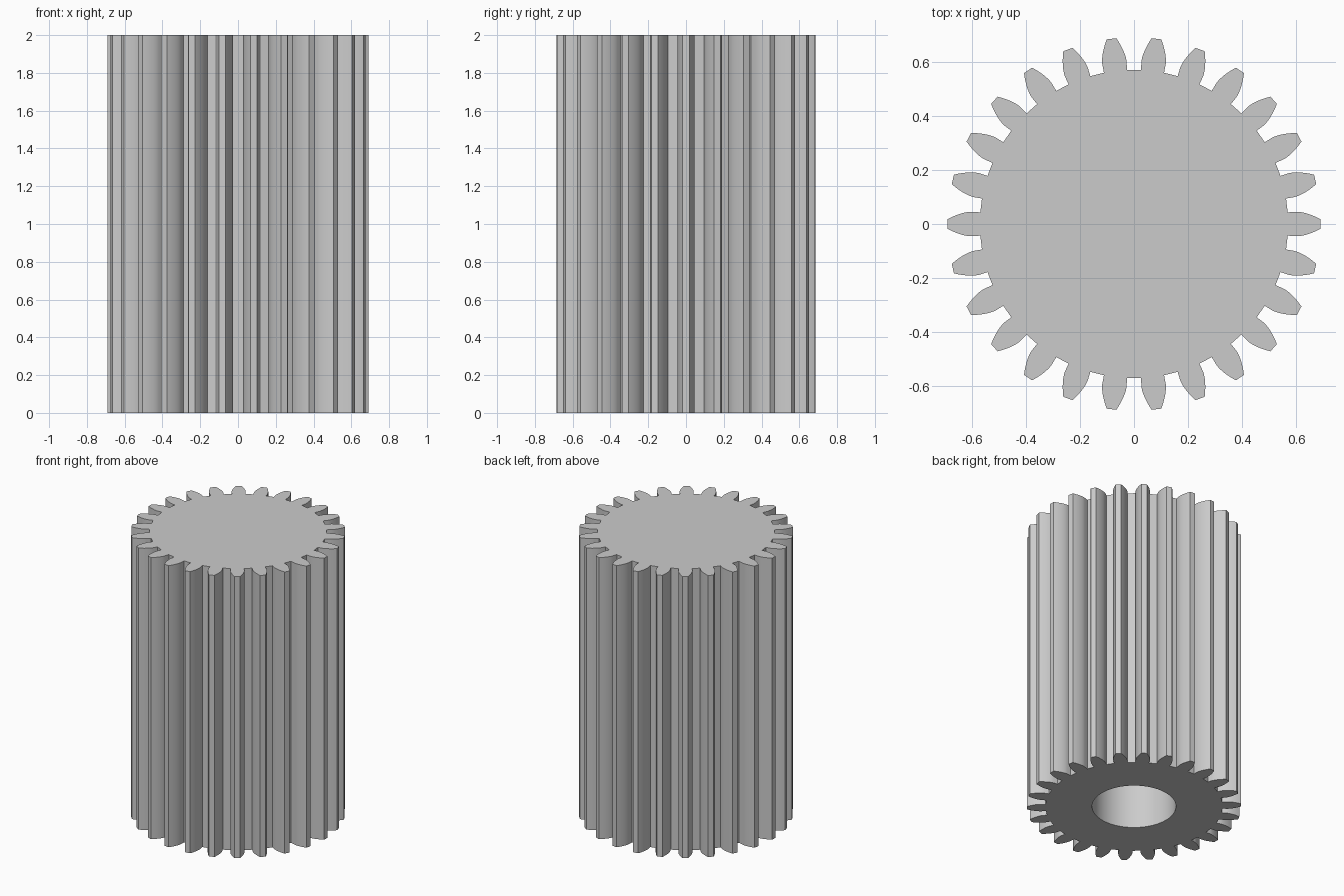
import bpy, bmesh
from math import acos, cos, sin, tan, pi, radians

cube = bpy.data.objects.get("Cube")
if cube:
    bpy.data.objects.remove(cube, do_unlink=True)

TEETH = 26
HEIGHT = 2.0
TIP_R = 0.69
ROOT_R = 0.57
PITCH_R = TIP_R * TEETH / (TEETH + 2)
PRESSURE = radians(20)
BASE_R = PITCH_R * cos(PRESSURE)
BORE_R = 0.27
BORE_DEPTH = 1.2
FLANK_STEPS = 8


def involute(angle):
    return tan(angle) - angle


def tooth_flank():
    """Radius and half angle of one flank, from root to tip."""
    base_half = pi / (2 * TEETH) + involute(PRESSURE)
    flank = [(ROOT_R, base_half)]
    for i in range(FLANK_STEPS + 1):
        r = BASE_R + (TIP_R - BASE_R) * i / FLANK_STEPS
        flank.append((r, base_half - involute(acos(min(1, BASE_R / r)))))
    return flank


def gear_outline():
    flank = tooth_flank()
    tooth = [(r, -a) for r, a in flank] + flank[::-1]
    points = []
    for t in range(TEETH):
        centre = 2 * pi * t / TEETH
        points += [(r * cos(centre + a), r * sin(centre + a)) for r, a in tooth]
    return points


def circle(radius, sides=64):
    return [(radius * cos(2 * pi * i / sides), radius * sin(2 * pi * i / sides))
            for i in range(sides)]


def wall(bm, outline, z0, z1):
    """Upright wall along an outline; returns its lower and upper vertex loops."""
    low = [bm.verts.new((x, y, z0)) for x, y in outline]
    high = [bm.verts.new((x, y, z1)) for x, y in outline]
    for i in range(len(low)):
        bm.faces.new((low[i - 1], low[i], high[i], high[i - 1]))
    return low, high


def loop_edges(bm, loop):
    return [bm.edges.get((loop[i - 1], loop[i])) for i in range(len(loop))]


# Toothed body with a blind bore in the underside
bm = bmesh.new()
low, high = wall(bm, gear_outline(), 0, HEIGHT)
bore_rim, bore_floor = wall(bm, circle(BORE_R), 0, BORE_DEPTH)
bm.faces.new(high)
bm.faces.new(bore_floor)
bmesh.ops.triangle_fill(bm, use_beauty=True,
                        edges=loop_edges(bm, low) + loop_edges(bm, bore_rim))
bmesh.ops.recalc_face_normals(bm, faces=bm.faces[:])
mesh = bpy.data.meshes.new("pinion_gear")
bm.to_mesh(mesh)
bm.free()
gear = bpy.data.objects.new("pinion_gear", mesh)
bpy.context.collection.objects.link(gear)

# Plain grey metal
grey = bpy.data.materials.new("plain_grey")
grey.use_nodes = True
colour = (0.6, 0.6, 0.6, 1)
grey.diffuse_color = colour
grey.node_tree.nodes["Principled BSDF"].inputs["Base Color"].default_value = colour
mesh.materials.append(grey)

# Smooth flanks and bore, crisp tooth edges
bpy.ops.object.select_all(action="DESELECT")
gear.select_set(True)
bpy.context.view_layer.objects.active = gear
bpy.ops.object.shade_smooth_by_angle(angle=radians(30))
